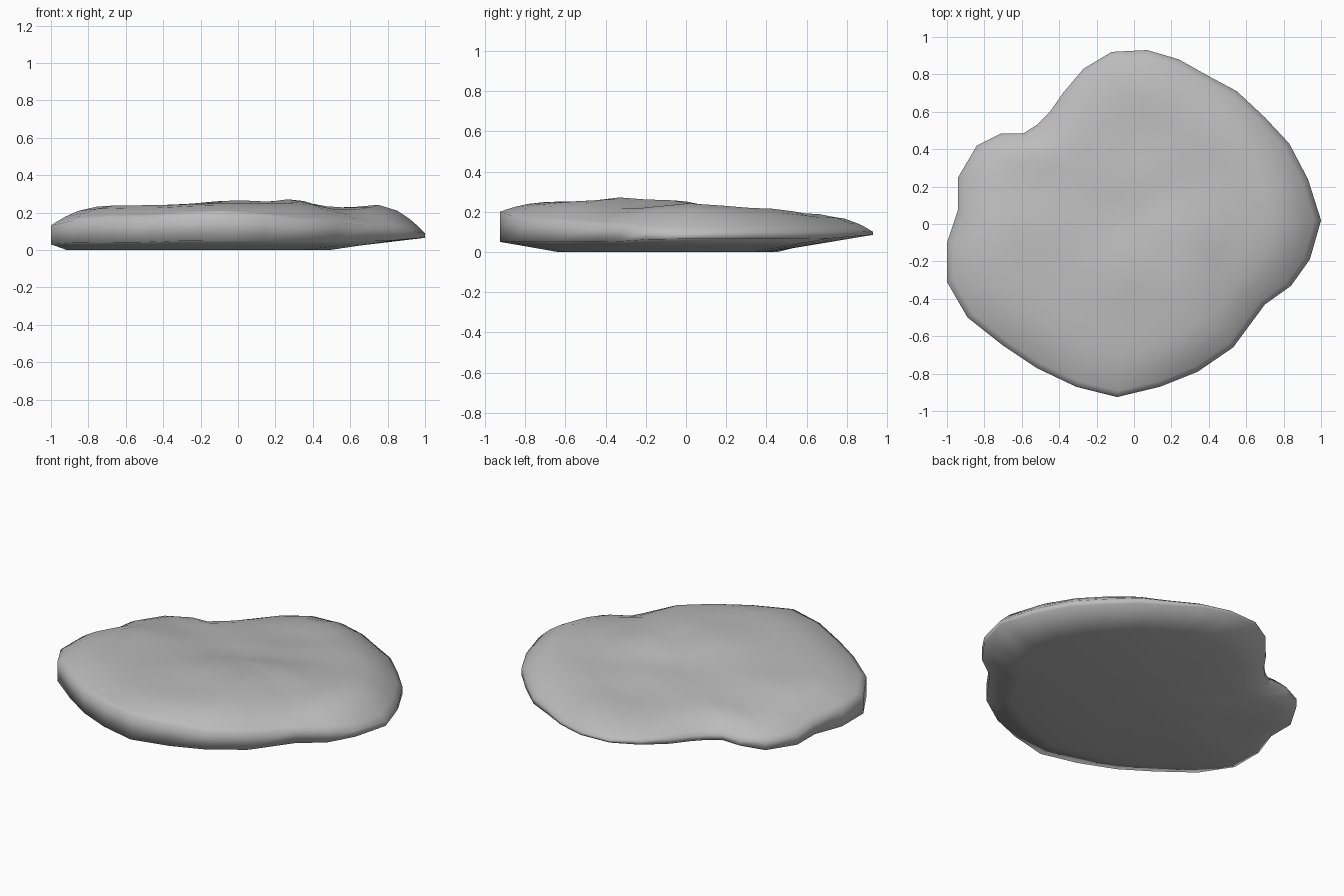
import bpy
import bmesh
import math

cube = bpy.data.objects.get("Cube")
if cube:
    bpy.data.objects.remove(cube, do_unlink=True)

# Silhouette seen from above, counter-clockwise from the right tip
OUTLINE = [
    (1, .02), (.93, .24), (.83, .43), (.7, .57), (.55, .71), (.4, .79), (.24, .88),
    (.07, .93), (-.12, .92), (-.27, .83), (-.38, .7), (-.45, .6), (-.52, .53),
    (-.59, .485), (-.71, .485), (-.84, .42), (-.94, .25), (-.94, .08), (-1, -.1),
    (-1, -.31), (-.89, -.5), (-.7, -.65), (-.52, -.77), (-.31, -.87), (-.09, -.925),
    (.14, -.87), (.34, -.79), (.53, -.66), (.7, -.43), (.84, -.33), (.94, -.19),
]

# Rim guide points: x, y, then lower edge, upper edge and where the underside lifts
RIM = [
    (1, 0, .065, .09, .45), (.8, .45, .065, .1, .45), (0, .92, .085, .1, .45),
    (-.6, .5, .06, .09, .7), (-.9, .3, .035, .09, .85), (-1, -.2, .03, .13, .92),
    (-.7, -.65, .04, .17, .8), (-.1, -.92, .05, .2, .69), (.45, -.7, .05, .15, .65),
    (.7, -.43, .05, .13, .6),
]

# Top guide points: x, y, height of the upper face
TOP = [
    (0, -.75, .25), (-.6, -.5, .24), (.33, -.3, .278), (0, -.3, .265),
    (-.65, -.1, .235), (.3, -.08, .26), (.52, -.25, .215), (.6, -.4, .2),
    (.8, .05, .245), (.65, .4, .22), (.3, .7, .19), (0, .5, .175), (-.2, .7, .16),
    (-.65, .3, .175), (0, .2, .21), (.35, .3, .205), (.5, .05, .225), (.3, -.6, .25),
]


def blend(guides, x, y):
    """Weighted mean of the guide values near a point."""
    weights = [1 / (math.hypot(x - g[0], y - g[1]) + .03) ** 3 for g in guides]
    total = sum(weights)
    return [sum(w * g[i] for w, g in zip(weights, guides)) / total
            for i in range(2, len(guides[0]))]


def under_point(x, y, k):
    low, high, lift = blend(RIM, x, y)
    t = lift + (1 - lift) * k
    return x * t, y * t, low * k


def top_point(x, y, t):
    low, high, lift = blend(RIM, x, y)
    height = blend(TOP, x * t, y * t)[0]
    s = min(1, (1 - t) / .28)
    return x * t, y * t, high + (height - high) * (1 - (1 - s) ** 2)


# Rings from the underside, round the rim, to the middle of the top
bm = bmesh.new()
rings = []
for k in (0, .5, 1):
    rings.append([bm.verts.new(under_point(x, y, k)) for x, y in OUTLINE])
for t in (1, .965, .92, .85, .75, .63, .5, .37, .24, .12):
    rings.append([bm.verts.new(top_point(x, y, t)) for x, y in OUTLINE])

count = len(OUTLINE)
for a, b in zip(rings, rings[1:]):
    for i in range(count):
        j = (i + 1) % count
        bm.faces.new((a[i], a[j], b[j], b[i]))

# Close the underside and the top
for ring, z in ((rings[0], 0), (rings[-1], blend(TOP, 0, 0)[0])):
    centre = bm.verts.new((0, 0, z))
    for i in range(count):
        bm.faces.new((ring[i], ring[(i + 1) % count], centre))
bmesh.ops.recalc_face_normals(bm, faces=bm.faces)
for face in bm.faces:
    face.smooth = True

mesh = bpy.data.meshes.new("flat_stone")
bm.to_mesh(mesh)
bm.free()
stone = bpy.data.objects.new("flat_stone", mesh)
bpy.context.collection.objects.link(stone)

# Plain grey stone
grey = bpy.data.materials.new("stone_grey")
grey.use_nodes = True
grey.diffuse_color = (.5, .5, .5, 1)
grey.node_tree.nodes["Principled BSDF"].inputs["Base Color"].default_value = (.5, .5, .5, 1)
mesh.materials.append(grey)
